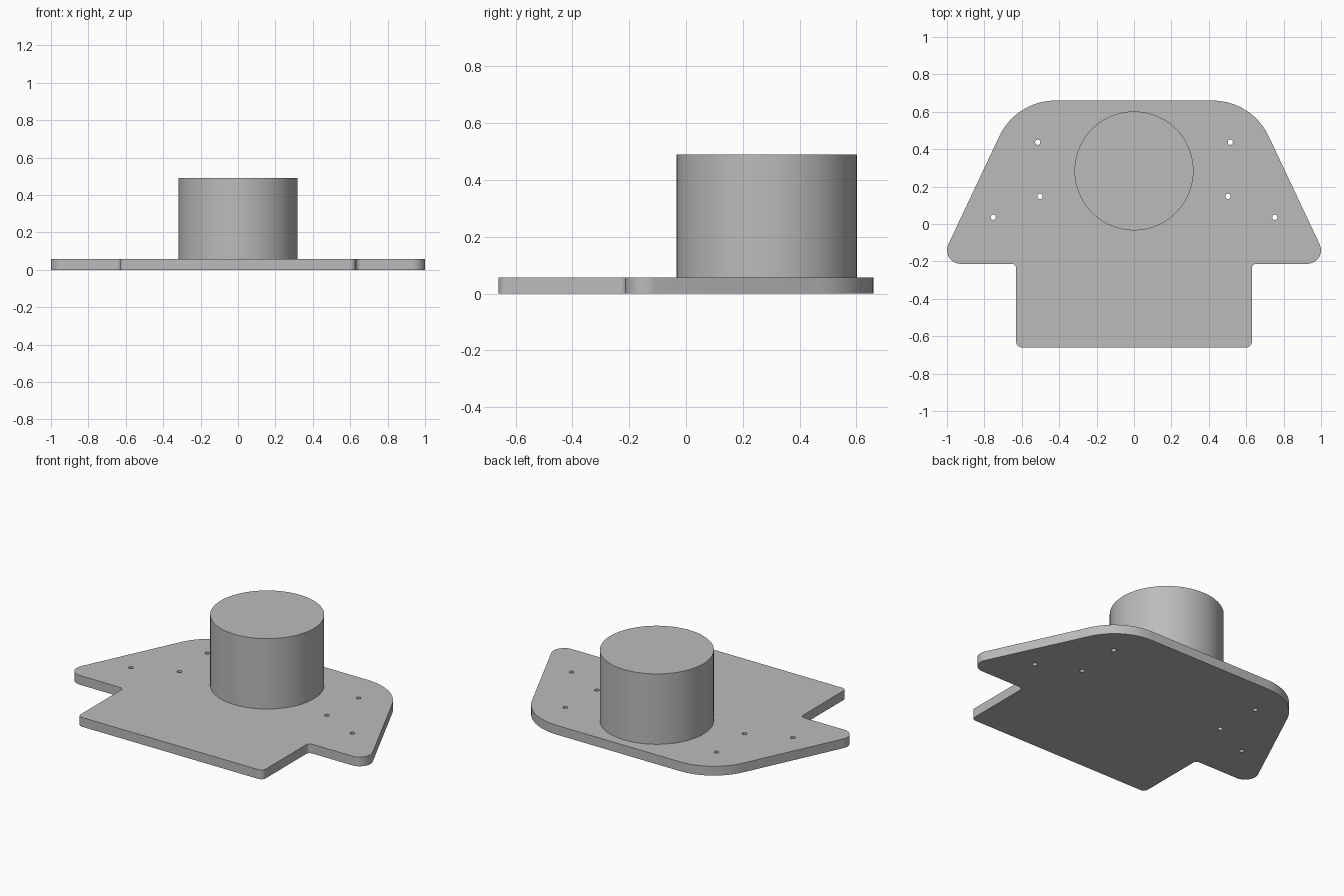
import bpy
import bmesh
import math
from mathutils import Vector

cube = bpy.data.objects.get("Cube")
if cube:
    bpy.data.objects.remove(cube, do_unlink=True)

THICK = 0.057
TOP = 0.49

grey = bpy.data.materials.new("plain grey")
grey.use_nodes = True
colour = (0.5, 0.5, 0.5, 1)
grey.diffuse_color = colour
grey.node_tree.nodes["Principled BSDF"].inputs["Base Color"].default_value = colour


def fillet(prev, corner, nxt, radius, steps):
    """Points of an arc that rounds a corner, tangent to both edges."""
    a = (prev - corner).normalized()
    b = (nxt - corner).normalized()
    half = a.angle(b) / 2
    centre = corner + (a + b).normalized() * radius / math.sin(half)
    start = corner + a * radius / math.tan(half) - centre
    end = corner + b * radius / math.tan(half) - centre
    turn = math.atan2(start.x * end.y - start.y * end.x, start.dot(end))
    points = []
    for i in range(steps + 1):
        t = turn * i / steps
        c, s = math.cos(t), math.sin(t)
        points.append(centre + Vector((start.x * c - start.y * s, start.x * s + start.y * c)))
    return points


def add_loop(curve, points):
    spline = curve.splines.new("POLY")
    spline.points.add(len(points) - 1)
    for target, p in zip(spline.points, points):
        target.co = (p.x, p.y, 0, 1)
    spline.use_cyclic_u = True


def finish(obj):
    obj.data.materials.clear()
    obj.data.materials.append(grey)
    bpy.ops.object.select_all(action="DESELECT")
    obj.select_set(True)
    bpy.context.view_layer.objects.active = obj
    bpy.ops.object.shade_smooth_by_angle(angle=math.radians(30))


# Plate outline: corner x, y, fillet radius for one half, then mirrored
half = [(0.63, -0.66, 0.03), (0.63, -0.213, 0.025), (1.042, -0.213, 0.073), (0.63, 0.66, 0.33)]
corners = half + [(-x, y, r) for x, y, r in reversed(half)]
outline = []
for i, (x, y, r) in enumerate(corners):
    before = Vector(corners[i - 1][:2])
    after = Vector(corners[(i + 1) % len(corners)][:2])
    outline += fillet(before, Vector((x, y)), after, r, 12)

# Plate with drilled holes
curve = bpy.data.curves.new("base_plate_profile", "CURVE")
curve.dimensions = "2D"
curve.fill_mode = "BOTH"
curve.extrude = THICK / 2
add_loop(curve, outline)
for x, y in [(0.515, 0.437), (0.502, 0.148), (0.753, 0.036)]:
    for side in (1, -1):
        ring = [Vector((side * x + 0.014 * math.cos(k * math.tau / 24),
                        y + 0.014 * math.sin(k * math.tau / 24))) for k in range(24)]
        add_loop(curve, ring)
profile = bpy.data.objects.new("base_plate_profile", curve)
bpy.context.collection.objects.link(profile)
bpy.context.view_layer.update()
mesh = bpy.data.meshes.new_from_object(profile.evaluated_get(bpy.context.evaluated_depsgraph_get()))
bpy.data.objects.remove(profile, do_unlink=True)

bm = bmesh.new()
bm.from_mesh(mesh)
bmesh.ops.translate(bm, verts=bm.verts, vec=(0, 0, THICK / 2))
bmesh.ops.remove_doubles(bm, verts=bm.verts, dist=0.0001)
bmesh.ops.recalc_face_normals(bm, faces=bm.faces)
bm.to_mesh(mesh)
bm.free()
plate = bpy.data.objects.new("base_plate", mesh)
bpy.context.collection.objects.link(plate)
finish(plate)

# Round boss standing on the plate
bpy.ops.mesh.primitive_cylinder_add(vertices=96, radius=0.318, depth=TOP - THICK,
                                    location=(0, 0.284, (TOP + THICK) / 2))
boss = bpy.context.object
boss.name = "round_boss"
finish(boss)
